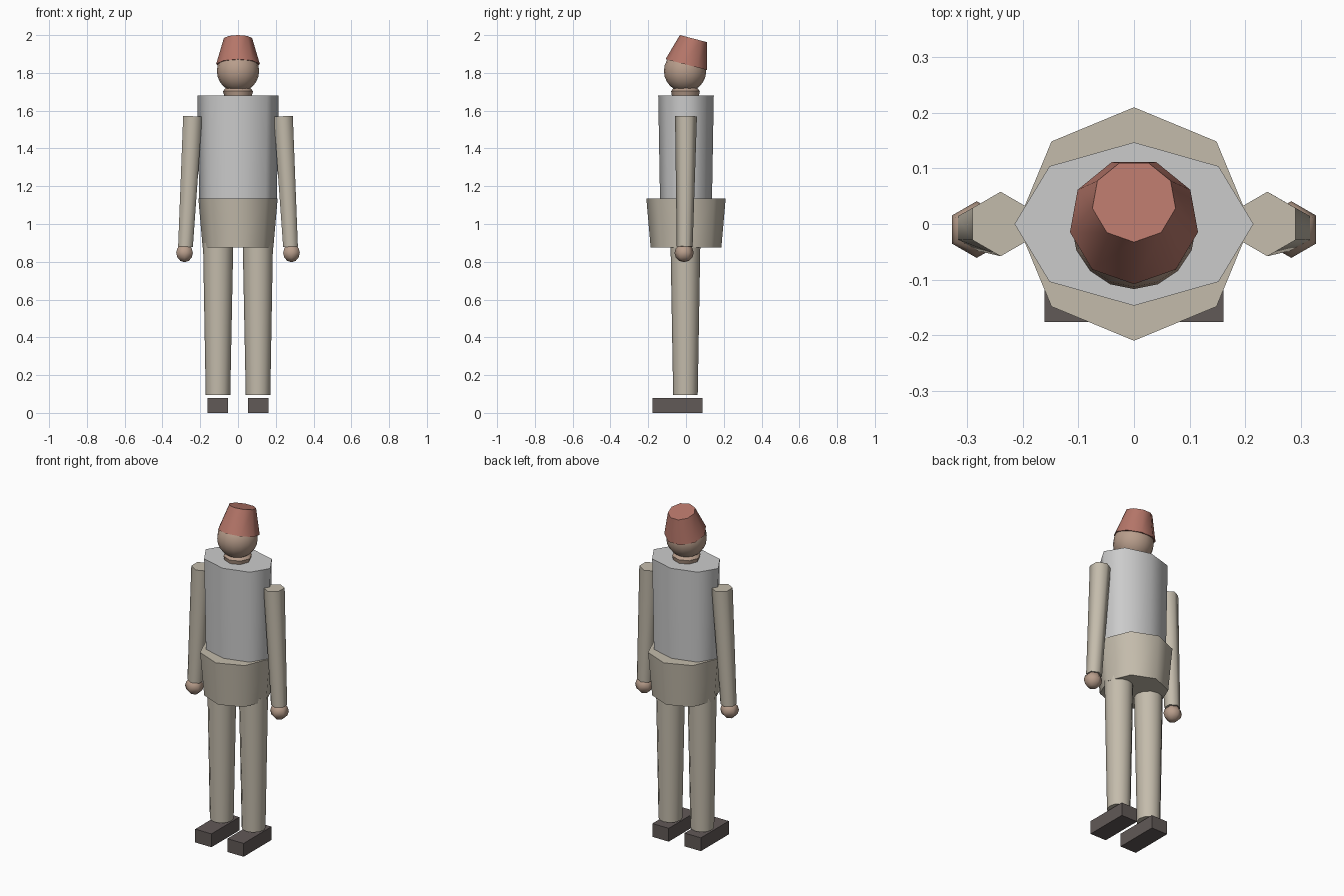
import bpy, bmesh
from math import sin, cos, pi, radians
from mathutils import Vector, Matrix

if "Cube" in bpy.data.objects:
    bpy.data.objects.remove(bpy.data.objects["Cube"])


def material(name, rgb):
    m = bpy.data.materials.new(name)
    m.diffuse_color = (*rgb, 1)
    m.use_nodes = True
    m.node_tree.nodes["Principled BSDF"].inputs["Base Color"].default_value = m.diffuse_color
    return m


CLOTH = material("khaki_cloth", (0.55, 0.50, 0.41))
SKIN = material("skin", (0.48, 0.34, 0.26))
FELT = material("red_felt", (0.46, 0.18, 0.14))
LEATHER = material("dark_leather", (0.12, 0.10, 0.095))


def finish(name, bm, mat=None, smooth=True):
    bmesh.ops.recalc_face_normals(bm, faces=bm.faces)
    me = bpy.data.meshes.new(name)
    bm.to_mesh(me)
    bm.free()
    ob = bpy.data.objects.new(name, me)
    bpy.context.collection.objects.link(ob)
    if mat:
        me.materials.append(mat)
    if smooth:
        bpy.ops.object.select_all(action='DESELECT')
        ob.select_set(True)
        bpy.context.view_layer.objects.active = ob
        bpy.ops.object.shade_smooth_by_angle(angle=radians(66))
    return ob


def prism(name, sides, bottom, top, r_bottom, r_top, mat=None, start=-90):
    """Tapered prism between two points; each radius is an (x, y) pair."""
    bottom, top = Vector(bottom), Vector(top)
    axis = (top - bottom).normalized()
    rot = Vector((0, 0, 1)).rotation_difference(axis)
    bm = bmesh.new()
    rings = []
    for centre, (rx, ry) in ((bottom, r_bottom), (top, r_top)):
        ring = []
        for i in range(sides):
            a = radians(start) + 2 * pi * i / sides
            ring.append(bm.verts.new(centre + rot @ Vector((rx * cos(a), ry * sin(a), 0))))
        rings.append(ring)
        bm.faces.new(ring)
    lo, hi = rings
    for i in range(sides):
        j = (i + 1) % sides
        bm.faces.new((lo[i], lo[j], hi[j], hi[i]))
    return finish(name, bm, mat)


def ball(name, centre, r, segs, rings, mat):
    bm = bmesh.new()
    bmesh.ops.create_uvsphere(bm, u_segments=segs, v_segments=rings, radius=1)
    bmesh.ops.transform(bm, verts=bm.verts,
                        matrix=Matrix.Translation(centre) @ Matrix.Diagonal((*r, 1)))
    return finish(name, bm, mat)


# Torso and flared jacket skirt
prism("torso", 8, (0, 0, 1.10), (0, 0, 1.68), (0.205, 0.137), (0.215, 0.147))
prism("hips", 8, (0, 0, 0.875), (0, 0, 1.135), (0.187, 0.187), (0.21, 0.21), CLOTH)

# Neck, head and tilted hat
prism("neck", 8, (0, -0.003, 1.67), (0, -0.003, 1.703), (0.07, 0.07), (0.08, 0.076), SKIN)
prism("neck_top", 8, (0, -0.003, 1.703), (0, -0.003, 1.725), (0.08, 0.076), (0.06, 0.06), SKIN)
ball("head", (0, -0.005, 1.81), (0.112, 0.112, 0.112), 16, 12, SKIN)
prism("hat", 9, (0, 0.005, 1.843), (0, 0.041, 1.981), (0.117, 0.117), (0.076, 0.076), FELT)

# Limbs, mirrored left and right
for side, s in (("left", 1), ("right", -1)):
    prism(side + "_arm", 6, (s * 0.278, -0.007, 0.88), (s * 0.24, 0, 1.57),
          (0.045, 0.042), (0.058, 0.058), CLOTH)
    ball(side + "_hand", (s * 0.283, -0.01, 0.847), (0.051, 0.051, 0.049), 6, 6, SKIN)
    prism(side + "_leg", 12, (s * 0.106, -0.003, 0.095), (s * 0.105, -0.003, 0.9),
          (0.065, 0.065), (0.08, 0.079), CLOTH)
    bm = bmesh.new()
    bmesh.ops.create_cube(bm, size=1)
    bmesh.ops.transform(bm, verts=bm.verts,
                        matrix=Matrix.Translation((s * 0.107, -0.044, 0.04))
                        @ Matrix.Diagonal((0.108, 0.265, 0.08, 1)))
    finish(side + "_shoe", bm, LEATHER, smooth=False)
